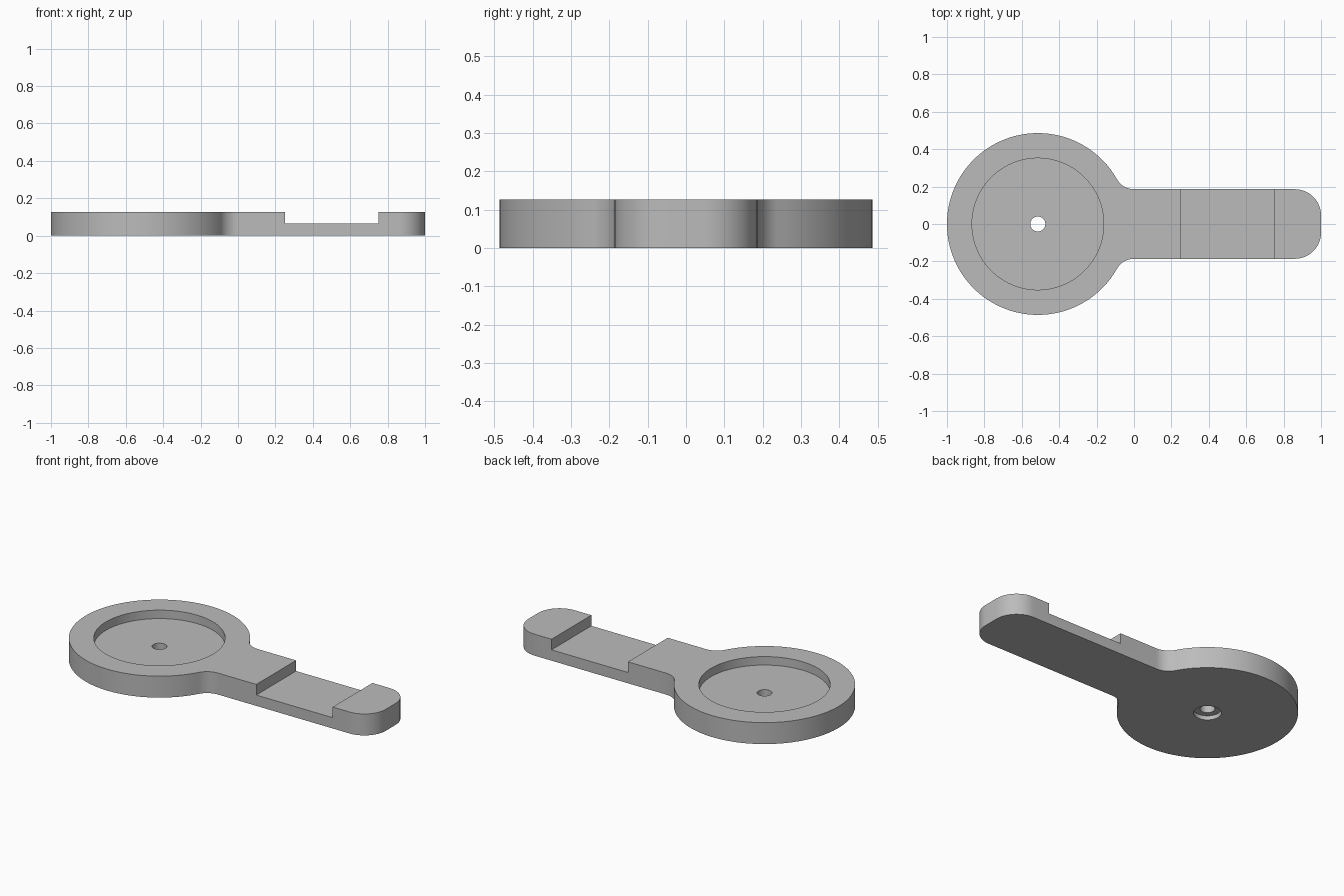
import bpy, bmesh
from math import sin, cos, atan2, radians, pi, sqrt
from mathutils import Vector

cube = bpy.data.objects.get("Cube")
if cube:
    bpy.data.objects.remove(cube, do_unlink=True)

HEIGHT = 0.127
DISC_X, DISC_R = -0.514, 0.486
ARM_W, TIP_R = 0.186, 0.14
FILLET_R = 0.104

grey = bpy.data.materials.new("plain grey")
grey.use_nodes = True
colour = (0.5, 0.5, 0.5, 1)
grey.diffuse_color = colour
grey.node_tree.nodes["Principled BSDF"].inputs["Base Color"].default_value = colour


def make_object(name, bm):
    bmesh.ops.recalc_face_normals(bm, faces=bm.faces[:])
    mesh = bpy.data.meshes.new(name)
    bm.to_mesh(mesh)
    bm.free()
    mesh.materials.append(grey)
    obj = bpy.data.objects.new(name, mesh)
    bpy.context.scene.collection.objects.link(obj)
    return obj


def arc(cx, cy, r, start, end, steps):
    angles = [start + (end - start) * i / steps for i in range(steps + 1)]
    return [(cx + r * cos(a), cy + r * sin(a)) for a in angles]


# Upper half outline: rounded tip, arm, fillet, disc
fillet_x = DISC_X + sqrt((DISC_R + FILLET_R) ** 2 - (ARM_W + FILLET_R) ** 2)
join = atan2(ARM_W + FILLET_R, fillet_x - DISC_X)
upper = arc(1 - TIP_R, ARM_W - TIP_R, TIP_R, 0, pi / 2, 16)
upper += arc(fillet_x, ARM_W + FILLET_R, FILLET_R, -pi / 2, join - pi, 12)
upper += arc(DISC_X, 0, DISC_R, join, pi, 56)[1:]
outline = upper + [(x, -y) for x, y in reversed(upper[:-1])]

# Solid body
bm = bmesh.new()
base = bm.faces.new([bm.verts.new((x, y, 0)) for x, y in outline])
top = bmesh.ops.extrude_face_region(bm, geom=[base])["geom"]
bmesh.ops.translate(bm, vec=(0, 0, HEIGHT),
                    verts=[v for v in top if isinstance(v, bmesh.types.BMVert)])
body = make_object("handle_body", bm)

# Turned cutter: counterbore below, through hole, wide recess above
bm = bmesh.new()
profile = [(0, -0.1), (0.075, -0.1), (0.075, 0.025), (0.04, 0.025),
           (0.04, 0.077), (0.352, 0.077), (0.352, 0.3), (0, 0.3)]
verts = [bm.verts.new((DISC_X + r, 0, z)) for r, z in profile]
edges = [bm.edges.new(pair) for pair in zip(verts, verts[1:])]
bmesh.ops.spin(bm, geom=verts + edges, cent=(DISC_X, 0, 0), axis=(0, 0, 1),
               angle=2 * pi, steps=96, use_duplicate=False)
bmesh.ops.remove_doubles(bm, verts=bm.verts[:], dist=0.0001)
recess = make_object("recess_cutter", bm)

# Block cutter for the notch across the arm
bm = bmesh.new()
bmesh.ops.create_cube(bm, size=1)
bmesh.ops.scale(bm, vec=(0.5, 1, 0.4), verts=bm.verts[:])
bmesh.ops.translate(bm, vec=(0.5, 0, 0.064 + 0.2), verts=bm.verts[:])
notch = make_object("notch_cutter", bm)

# Cut, then bake the result and drop the cutters
for cutter in (recess, notch):
    cutter.hide_render = True
    mod = body.modifiers.new(cutter.name, "BOOLEAN")
    mod.operation = "DIFFERENCE"
    mod.solver = "EXACT"
    mod.object = cutter
bpy.context.view_layer.update()
graph = bpy.context.evaluated_depsgraph_get()
baked = bpy.data.meshes.new_from_object(body.evaluated_get(graph))
body.modifiers.clear()
body.data = baked
for cutter in (recess, notch):
    bpy.data.objects.remove(cutter, do_unlink=True)

# Smooth curved walls, sharp rims
bpy.ops.object.select_all(action="DESELECT")
body.select_set(True)
bpy.context.view_layer.objects.active = body
bpy.ops.object.shade_smooth_by_angle(angle=radians(30))
